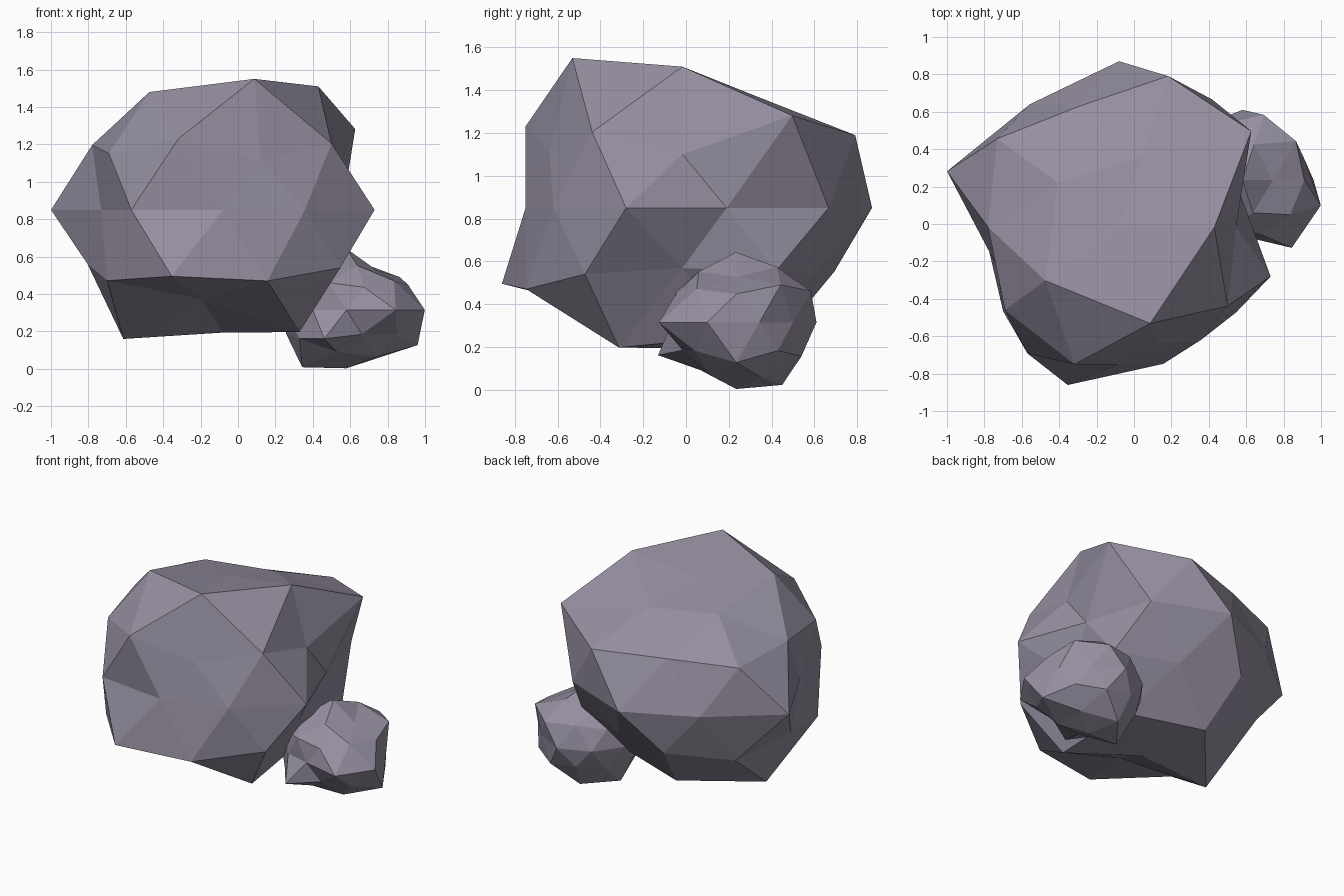
import bpy, bmesh, math

# stone material
stone = bpy.data.materials.new("stone")
stone.diffuse_color = (0.30, 0.27, 0.35, 1)


def rock(name, centre, radii, squash=0.8):
    """Icosphere with each vertex pushed in or out; radii are listed per
    latitude ring (key = rounded unit height), anticlockwise from +x."""
    bm = bmesh.new()
    bmesh.ops.create_icosphere(bm, subdivisions=2, radius=1)
    for v in bm.verts:
        ring = radii[round(v.co.z, 1)]
        az = (math.degrees(math.atan2(v.co.y, v.co.x)) + 5) % 360
        r = ring[int(az // (360 / len(ring)))]
        v.co *= r
        v.co.z *= squash
        v.co.x += centre[0]
        v.co.y += centre[1]
        v.co.z += centre[2]
    mesh = bpy.data.meshes.new(name)
    bm.to_mesh(mesh)
    bm.free()
    mesh.materials.append(stone)
    obj = bpy.data.objects.new(name, mesh)
    bpy.context.collection.objects.link(obj)
    return obj


# main boulder
rock("large_rock", (-0.08, -0.017, 0.85), {
    1.0: [0.74],
    0.9: [0.97, 0.75, 0.77, 0.926, 1.029],
    0.5: [1.027, 0.80, 0.823, 0.906, 0.843],
    0.4: [0.70, 0.95, 0.90, 0.843, 0.73],
    0.0: [0.67, 0.845, 0.887, 0.812, 0.967, 0.685, 0.834, 0.733, 0.745, 0.852],
    -0.4: [0.83, 0.835, 0.81, 0.992, 0.866],
    -0.5: [0.67, 0.75, 0.86, 0.90, 0.903],
    -0.9: [0.88, 0.90, 1.014, 0.70, 0.96],
    -1.0: [0.82],
})

# small stone leaning against its side
rock("small_rock", (0.58, 0.235, 0.315), {
    1.0: [0.41],
    0.9: [0.31, 0.38, 0.36, 0.35, 0.35],
    0.5: [0.416, 0.37, 0.36, 0.345, 0.37],
    0.4: [0.37, 0.41, 0.36, 0.35, 0.34],
    0.0: [0.35, 0.328, 0.375, 0.36, 0.36, 0.35, 0.306, 0.30, 0.448, 0.44],
    -0.4: [0.37, 0.36, 0.36, 0.43, 0.37],
    -0.5: [0.447, 0.377, 0.36, 0.365, 0.31],
    -0.9: [0.38, 0.43, 0.45, 0.33, 0.37],
    -1.0: [0.39],
})
